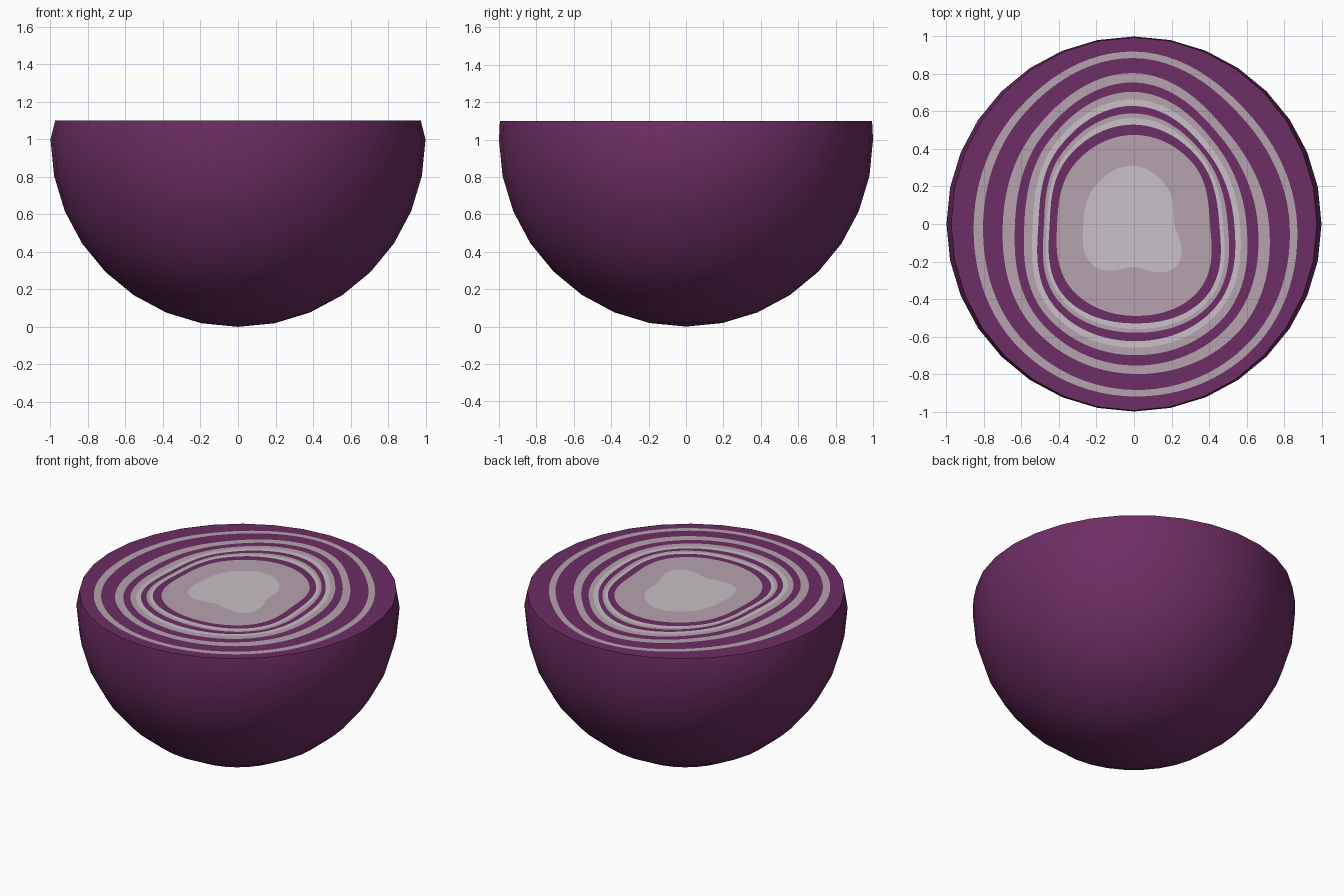
import bpy, bmesh, math

if "Cube" in bpy.data.objects:
    bpy.data.objects.remove(bpy.data.objects["Cube"])

SEG, TOP = 32, 1.1


def material(name, rgb):
    m = bpy.data.materials.new(name)
    m.diffuse_color = (*rgb, 1)
    m.use_nodes = True
    m.node_tree.nodes["Principled BSDF"].inputs["Base Color"].default_value = m.diffuse_color
    return m


MATS = [material("purple_skin", (0.155, 0.027, 0.128)),
        material("pale_pink_flesh", (0.47, 0.36, 0.43)),
        material("white_flesh", (0.58, 0.53, 0.57))]
PURPLE, PINK, WHITE = 0, 1, 2


def new_object(name, bm):
    me = bpy.data.meshes.new(name)
    bm.to_mesh(me)
    bm.free()
    for m in MATS:
        me.materials.append(m)
    ob = bpy.data.objects.new(name, me)
    bpy.context.collection.objects.link(ob)
    return ob


def rim(a):
    return (0.975 * math.cos(a), 0.995 * math.sin(a), TOP)


def bridge(bm, a, b, mat):
    n = len(a)
    for i in range(n):
        f = bm.faces.new((a[i], a[(i + 1) % n], b[(i + 1) % n], b[i]))
        f.material_index = mat
        f.smooth = True


# Outer skin: lower hemisphere plus a short upright rim
bm = bmesh.new()
angles = [2 * math.pi * i / SEG for i in range(SEG)]
pole = bm.verts.new((0, 0, 0))
rings = []
for k in range(1, 9):
    t = k * math.pi / 16
    rings.append([bm.verts.new((math.sin(t) * math.cos(a), math.sin(t) * math.sin(a),
                                1 - math.cos(t))) for a in angles])
rings.append([bm.verts.new(rim(a)) for a in angles])
for i in range(SEG):
    bm.faces.new((pole, rings[0][(i + 1) % SEG], rings[0][i])).smooth = True
for lo, hi in zip(rings, rings[1:]):
    bridge(bm, lo, hi, PURPLE)
new_object("onion_skin", bm)


# Smooth closed loop through radii given every 45 degrees from +x
def radius(r, a):
    u = a / (math.pi / 4)
    i, t = int(u), u - int(u)
    p0, p1, p2, p3 = (r[(i + d) % 8] for d in (-1, 0, 1, 2))
    return p1 + 0.5 * t * (p2 - p0 + t * (2 * p0 - 5 * p1 + 4 * p2 - p3
                                          + t * (3 * (p1 - p2) + p3 - p0)))


# Layer boundaries, outside to inside: radii E NE N NW W SW S SE, and colour inside
LAYERS = [
    ((.87, .85, .92, .87, .855, .90, .92, .92), PINK),
    ((.83, .81, .885, .83, .805, .855, .885, .88), PURPLE),
    ((.72, .70, .805, .73, .70, .77, .80, .80), PINK),
    ((.66, .655, .755, .68, .635, .72, .755, .74), PURPLE),
    ((.60, .61, .705, .635, .585, .675, .70, .69), PINK),
    ((.565, .58, .665, .60, .54, .64, .66, .65), WHITE),
    ((.535, .55, .63, .57, .51, .61, .625, .62), PURPLE),
    ((.50, .525, .59, .54, .48, .575, .58, .59), PINK),
    ((.475, .51, .565, .52, .465, .555, .56, .57), WHITE),
    ((.455, .49, .53, .50, .45, .535, .53, .545), PURPLE),
    ((.405, .45, .475, .45, .41, .48, .49, .495), PINK),
    ((.215, .26, .31, .29, .27, .31, .23, .32), WHITE),
]

# Cut face: concentric flat bands
bm = bmesh.new()
N = SEG * 3
cut_angles = [2 * math.pi * i / N for i in range(N)]


def rim_point(i):
    # stay on the straight skin edges
    k, t = i // 3, (i % 3) / 3
    p, q = rim(angles[k]), rim(angles[(k + 1) % SEG])
    return [a + (b - a) * t for a, b in zip(p, q)]


prev, mat = [bm.verts.new(rim_point(i)) for i in range(N)], PURPLE
for radii, colour in LAYERS:
    loop = [bm.verts.new((radius(radii, a) * math.cos(a), radius(radii, a) * math.sin(a), TOP))
            for a in cut_angles]
    bridge(bm, prev, loop, mat)
    prev, mat = loop, colour
hub = bm.verts.new((0, 0, TOP))
for i in range(N):
    bm.faces.new((prev[i], prev[(i + 1) % N], hub)).material_index = mat
for f in bm.faces:
    f.smooth = False
new_object("cut_face", bm)
